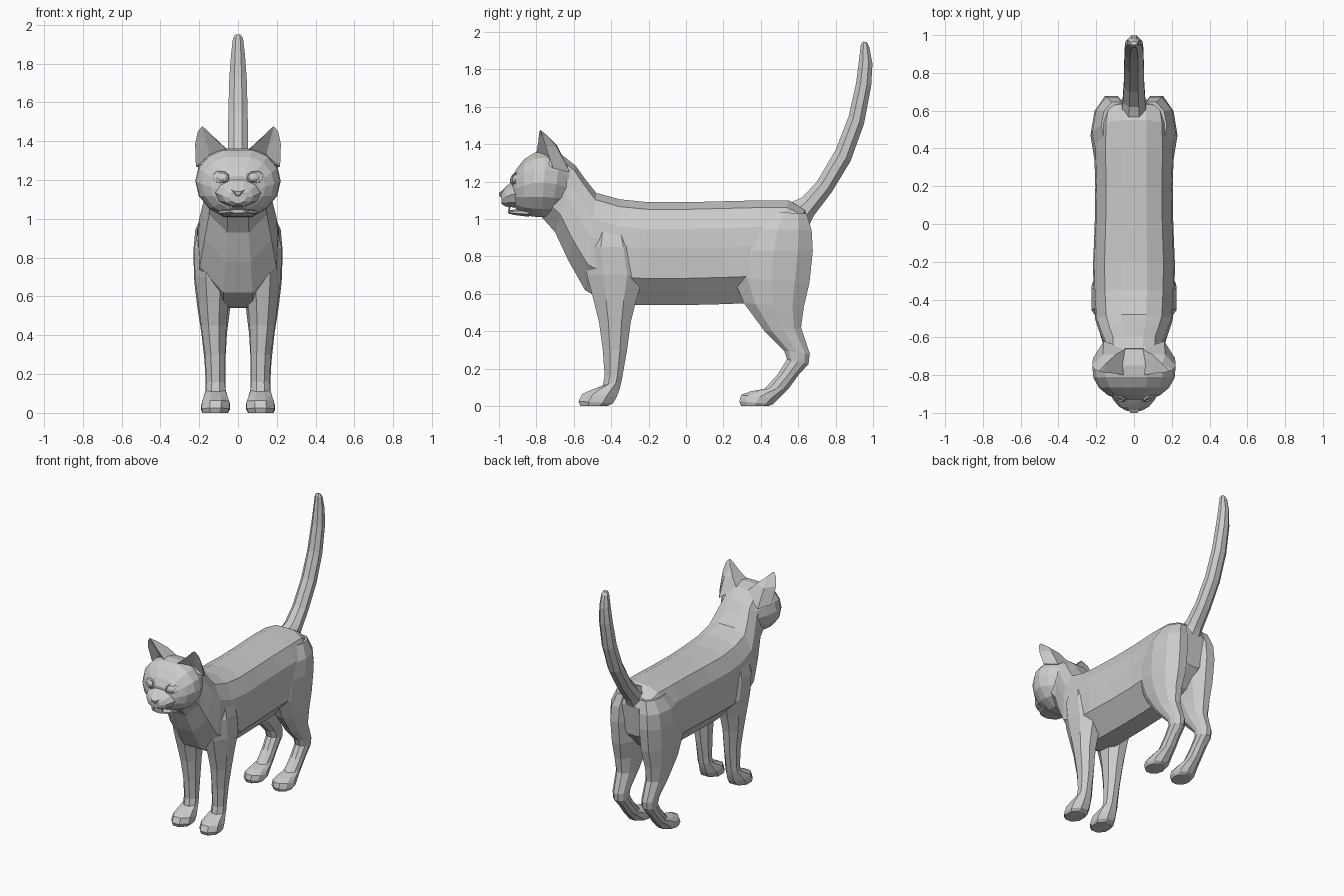
import bpy, bmesh, math
from mathutils import Vector, Matrix

fur = bpy.data.materials.new("grey_fur")
fur.diffuse_color = (0.6, 0.6, 0.6, 1)


def finish(name, bm, mirror=False):
    bmesh.ops.recalc_face_normals(bm, faces=bm.faces)
    me = bpy.data.meshes.new(name)
    bm.to_mesh(me)
    bm.free()
    me.materials.append(fur)
    ob = bpy.data.objects.new(name, me)
    bpy.context.collection.objects.link(ob)
    if mirror:
        ob.modifiers.new("mirror", 'MIRROR').use_mirror_merge = False
    return ob


def loft(name, rings, section, mirror=False):
    """Each ring: (y, z) of its first edge, (y, z) of its opposite edge, x range."""
    bm = bmesh.new()
    loops = []
    for ya, za, yb, zb, x0, x1 in rings:
        loops.append([bm.verts.new(((x0 + x1) / 2 + u * (x1 - x0) / 2,
                                    yb + (ya - yb) * (v + 1) / 2,
                                    zb + (za - zb) * (v + 1) / 2)) for u, v in section])
    n = len(section)
    for a, b in zip(loops, loops[1:]):
        for i in range(n):
            j = (i + 1) % n
            bm.faces.new((a[i], a[j], b[j], b[i]))
    bm.faces.new(loops[0])
    bm.faces.new(loops[-1])
    return finish(name, bm, mirror)


def symmetric(half):
    return half + [(-u, v) for u, v in reversed(half)]


def oval(n):
    k = 1 / math.cos(math.pi / n)
    return [(k * math.sin((i + .5) * math.tau / n), k * math.cos((i + .5) * math.tau / n))
            for i in range(n)]


def centred(rings):
    return [(a, b, c, d, -w, w) for a, b, c, d, w in rings]


trunk = symmetric([(.32, 1), (.72, .86), (.97, .48), (1, .1), (.96, -.48), (.36, -1)])
skull = symmetric([(.33, 1), (.7, .8), (.93, .45), (1, .05), (.92, -.38), (.68, -.75), (.33, -1)])

# Torso and neck, from rump to throat
loft("torso", centred([
    (.66, .98, .63, .74, .12), (.635, 1.05, .52, .62, .185), (.55, 1.1, .40, .56, .205),
    (.40, 1.1, .32, .55, .21), (.2, 1.095, .2, .545, .205), (0, 1.09, 0, .54, .208),
    (-.2, 1.09, -.25, .54, .217), (-.35, 1.105, -.42, .55, .213), (-.48, 1.14, -.54, .62, .205),
    (-.54, 1.215, -.63, .78, .18), (-.59, 1.285, -.70, .93, .155), (-.66, 1.34, -.78, 1.02, .15)]), trunk)

# Head
loft("head", centred([
    (-.60, 1.29, -.65, 1.03, .14), (-.67, 1.345, -.72, 1.01, .195), (-.75, 1.362, -.77, 1.01, .22),
    (-.81, 1.355, -.82, 1.013, .215), (-.865, 1.32, -.87, 1.025, .185),
    (-.905, 1.27, -.905, 1.05, .14), (-.93, 1.22, -.925, 1.07, .09)]), skull)

# Muzzle, jaw and nose
loft("muzzle", centred([
    (-.87, 1.22, -.87, 1.06, .13), (-.93, 1.2, -.93, 1.063, .105), (-.97, 1.165, -.965, 1.067, .075),
    (-.99, 1.14, -.985, 1.08, .04)]), oval(10))
loft("jaw", centred([
    (-.84, 1.06, -.84, 1.012, .1), (-.92, 1.05, -.92, 1.022, .075), (-.952, 1.048, -.95, 1.03, .04)]), oval(8))
loft("nose", centred([
    (-.95, 1.185, -.95, 1.12, .025), (-.985, 1.15, -.98, 1.115, .034), (-1, 1.14, -.996, 1.12, .018)]),
    [(-1, 1), (1, 1), (.35, -1), (-.35, -1)])

# Teeth
bm = bmesh.new()
bmesh.ops.create_cone(bm, segments=5, radius1=.003, radius2=.01, depth=.03,
                      matrix=Matrix.Translation((.035, -.945, 1.06)))
finish("teeth", bm, True)

# Ears: hollow front, ridge running back to the neck
bm = bmesh.new()
rim = [bm.verts.new(p) for p in [(.05, -.8, 1.352), (.115, -.79, 1.41), (.165, -.785, 1.462),
                                 (.185, -.78, 1.477), (.207, -.77, 1.45), (.221, -.75, 1.385),
                                 (.217, -.71, 1.27)]]
hollow = bm.verts.new((.145, -.725, 1.33))
back = [bm.verts.new(p) for p in [(.04, -.66, 1.335), (.095, -.69, 1.395), (.15, -.74, 1.445),
                                  (.165, -.69, 1.385), (.16, -.62, 1.25)]]
for a, b in zip(rim, rim[1:]):
    bm.faces.new((a, b, hollow))
bm.faces.new((rim[6], rim[0], hollow))
for q in [(0, 1, 'b1', 'b0'), (1, 2, 'b2', 'b1'), (2, 3, 'b2'), (3, 4, 'b2'),
          (4, 5, 'b3', 'b2'), (5, 6, 'b4', 'b3'), ('b1', 'b2', 'b3'), ('b0', 'b1', 'b3', 'b4')]:
    bm.faces.new([rim[k] if isinstance(k, int) else back[int(k[1])] for k in q])
bm.faces.new((rim[0], back[0], back[4], rim[6]))
finish("ears", bm, True)

# Eyes: almond lid rim, groove and bulging ball
bm = bmesh.new()
turn = Vector((.42, -.85, .3)).to_track_quat('Z', 'Y').to_matrix().to_4x4()
place = Matrix.Translation((.088, -.908, 1.215)) @ turn @ Matrix.Rotation(.15, 4, 'Z')
loops = []
for s, h in [(1.1, -.03), (1, .012), (.85, .014), (.78, .002), (.5, .012), (.2, .016)]:
    loops.append([bm.verts.new(place @ Vector((.048 * s * math.cos(t), .034 * s * math.sin(t), h)))
                  for t in [i * math.tau / 10 for i in range(10)]])
for a, b in zip(loops, loops[1:]):
    for i in range(10):
        bm.faces.new((a[i], a[i - 1], b[i - 1], b[i]))
bm.faces.new(loops[-1])
finish("eyes", bm, True)

# Front legs, paw to shoulder
loft("front_legs", [
    (-.565, 0, -.42, 0, .055, .18), (-.575, .025, -.39, .015, .045, .188),
    (-.555, .065, -.37, .05, .045, .185), (-.51, .085, -.355, .09, .055, .175),
    (-.445, .11, -.345, .13, .065, .165), (-.435, .16, -.338, .17, .068, .163),
    (-.445, .3, -.315, .3, .066, .17), (-.465, .45, -.295, .45, .06, .19),
    (-.495, .57, -.265, .57, .05, .205), (-.53, .7, -.225, .7, .03, .222),
    (-.54, .85, -.25, .85, .03, .225), (-.5, .98, -.3, .98, .03, .195)], oval(8), True)

# Hind legs, paw to hip
loft("hind_legs", [
    (.295, 0, .44, 0, .055, .18), (.285, .025, .465, .01, .045, .188),
    (.295, .06, .49, .035, .045, .185), (.35, .08, .515, .06, .055, .175),
    (.42, .092, .55, .095, .065, .165), (.49, .17, .605, .17, .068, .165),
    (.54, .25, .655, .225, .068, .168), (.525, .295, .662, .28, .067, .172),
    (.42, .4, .615, .42, .06, .185), (.31, .55, .63, .53, .045, .205),
    (.25, .69, .66, .66, .02, .22), (.26, .83, .678, .83, .015, .225),
    (.31, .95, .672, .94, .015, .215), (.4, 1.04, .645, 1.03, .015, .17)], oval(10), True)

# Tail
loft("tail", centred([
    (.54, 1.08, .64, .93, .07), (.62, 1.115, .685, 1.02, .06), (.70, 1.2, .78, 1.145, .054),
    (.80, 1.37, .88, 1.31, .052), (.87, 1.55, .952, 1.51, .05), (.91, 1.73, .99, 1.71, .045),
    (.925, 1.85, .997, 1.83, .036), (.935, 1.935, .98, 1.92, .026), (.947, 1.95, .967, 1.945, .015)]), oval(8))
